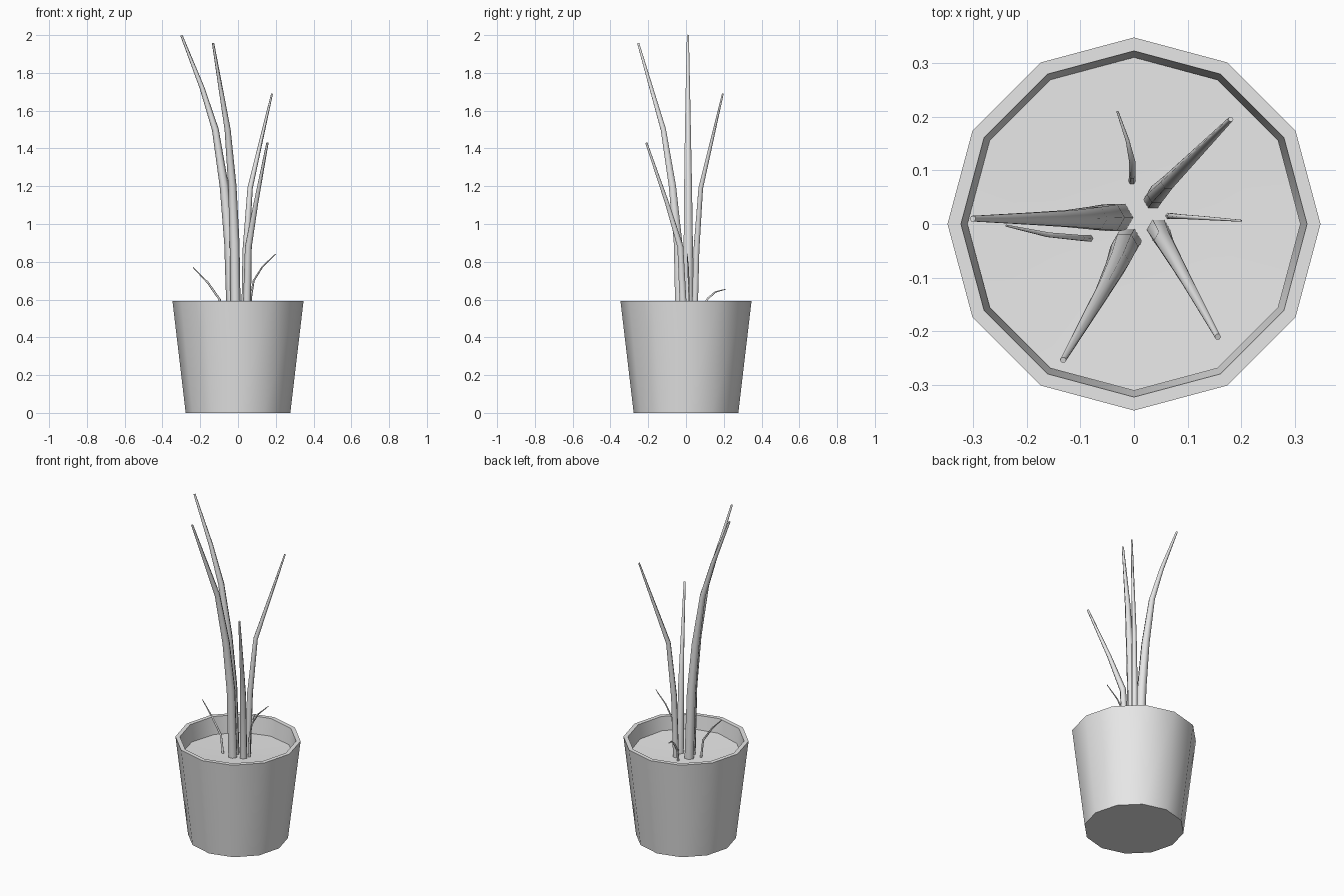
import bpy, bmesh, math
from mathutils import Vector

cube = bpy.data.objects.get("Cube")
if cube:
    bpy.data.objects.remove(cube, do_unlink=True)

grey = bpy.data.materials.new("plain_grey")
grey.use_nodes = True
grey.diffuse_color = (0.8, 0.8, 0.8, 1)
grey.node_tree.nodes["Principled BSDF"].inputs["Base Color"].default_value = (0.8, 0.8, 0.8, 1)


def finish(bm, name, angle):
    """Turn a bmesh into a smooth-shaded object that keeps its sharp edges."""
    bmesh.ops.recalc_face_normals(bm, faces=bm.faces)
    mesh = bpy.data.meshes.new(name)
    bm.to_mesh(mesh)
    bm.free()
    mesh.materials.append(grey)
    obj = bpy.data.objects.new(name, mesh)
    bpy.context.collection.objects.link(obj)
    bpy.ops.object.select_all(action="DESELECT")
    obj.select_set(True)
    bpy.context.view_layer.objects.active = obj
    bpy.ops.object.shade_smooth_by_angle(angle=math.radians(angle))
    return obj


def bridge(bm, a, b):
    n = len(a)
    for i in range(n):
        bm.faces.new((a[i], a[(i + 1) % n], b[(i + 1) % n], b[i]))


def circle(bm, radius, z, sides=12):
    steps = [math.tau * i / sides for i in range(sides)]
    return [bm.verts.new((radius * math.cos(t), radius * math.sin(t), z)) for t in steps]


# Pot: tapered twelve-sided shell with a flat rim
bm = bmesh.new()
profile = [(0.277, 0), (0.347, 0.593), (0.322, 0.593), (0.308, 0.47)]
rings = [circle(bm, r, z) for r, z in profile]
for a, b in zip(rings, rings[1:]):
    bridge(bm, a, b)
bm.faces.new(rings[0])
bm.faces.new(rings[-1])
finish(bm, "pot", 40)

# Soil: gently uneven disc inside the pot
bm = bmesh.new()
edge = circle(bm, 0.31, 0.5)
middle = circle(bm, 0.16, 0.496)
for ring, lift in ((edge, 0.012), (middle, 0.006)):
    for v in ring:
        turn = math.atan2(v.co.y, v.co.x)
        v.co.z += lift * math.cos(turn + math.pi / 4)
bridge(bm, middle, edge)
centre = bm.verts.new((0, 0, 0.493))
for i in range(12):
    bm.faces.new((middle[i], middle[(i + 1) % 12], centre))
soil = finish(bm, "soil", 60)
if sum(p.normal.z for p in soil.data.polygons) < 0:
    soil.data.flip_normals()


def leaf(name, points):
    """Tapered six-sided tube through (x, y, z, radius) points."""
    bm = bmesh.new()
    path = [Vector(p[:3]) for p in points]
    last = len(path) - 1
    rings = []
    for i, p in enumerate(path):
        along = (path[min(i + 1, last)] - path[max(i - 1, 0)]).normalized()
        side = Vector((0, 1, 0)).cross(along).normalized()
        up = along.cross(side)
        r = points[i][3]
        rings.append([bm.verts.new(p + r * (side * math.cos(t) + up * math.sin(t)))
                      for t in (math.tau * k / 6 for k in range(6))])
    for a, b in zip(rings, rings[1:]):
        bridge(bm, a, b)
    bm.faces.new(rings[0])
    bm.faces.new(rings[-1])
    finish(bm, name, 70)


# Long leaves
leaf("tall_leaf_right", [(-.03, .012, .47, .029), (-.045, .012, .9, .028), (-.073, .011, 1.2, .024),
                         (-.12, .01, 1.5, .018), (-.19, .01, 1.72, .013), (-.3, .01, 2, .006)])
leaf("tall_leaf_front", [(-.012, -.032, .47, .027), (-.018, -.042, .9, .026), (-.03, -.072, 1.2, .022),
                         (-.055, -.12, 1.5, .016), (-.132, -.253, 1.957, .006)])
leaf("middle_leaf_back", [(.035, .045, .47, .018), (.042, .055, .86, .018),
                          (.064, .078, 1.19, .014), (.18, .195, 1.69, .005)])
leaf("middle_leaf_left", [(.045, -.01, .47, .022), (.055, -.03, .88, .018),
                          (.095, -.1, 1.11, .012), (.156, -.21, 1.43, .006)])

# Thin sprouts
leaf("sprout_right", [(-.08, -.027, .47, .007), (-.097, -.026, .6, .006),
                      (-.16, -.02, .69, .005), (-.238, -.003, .77, .002)])
leaf("sprout_left", [(.065, .015, .47, .007), (.068, .015, .61, .006), (.083, .014, .7, .005),
                     (.13, .011, .775, .004), (.2, .006, .842, .002)])
leaf("sprout_back", [(-.004, .077, .47, .007), (-.003, .09, .56, .006), (-.003, .115, .605, .006),
                     (-.012, .155, .64, .004), (-.031, .21, .655, .002)])
